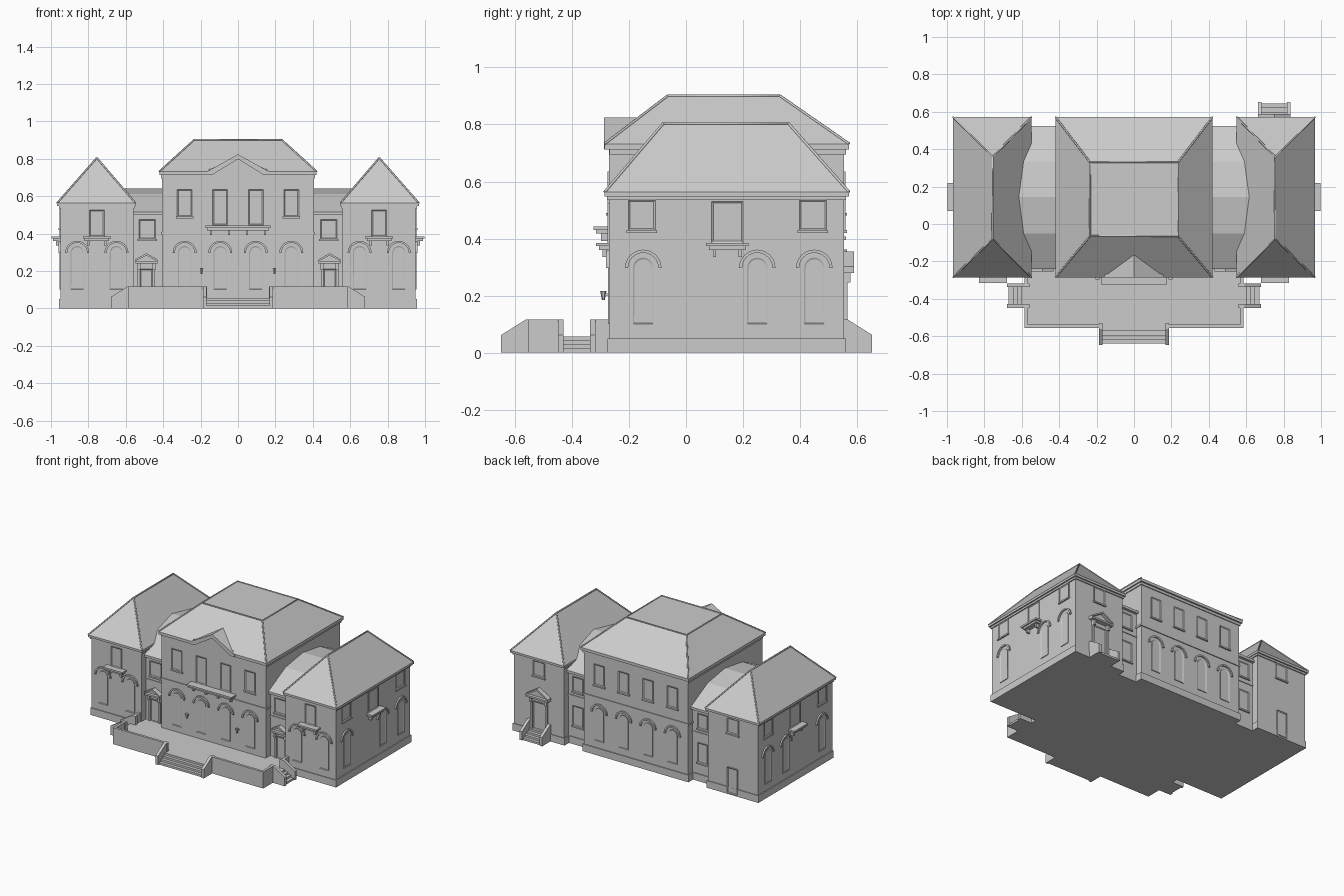
import bpy, bmesh, math
from mathutils import Matrix, Vector

if "Cube" in bpy.data.objects:
    bpy.data.objects.remove(bpy.data.objects["Cube"])

def mesh_object(name, bm):
    me = bpy.data.meshes.new(name)
    bm.to_mesh(me)
    bm.free()
    ob = bpy.data.objects.new(name, me)
    bpy.context.collection.objects.link(ob)
    return ob

def prism(name, pts, d0, d1, M=Matrix(), inset=None):
    """Extrude an XZ profile outward along local -y, optionally recessing the face."""
    bm = bmesh.new()
    a = [bm.verts.new((u, -d0, z)) for u, z in pts]
    b = [bm.verts.new((u, -d1, z)) for u, z in pts]
    bm.faces.new(a)
    front = bm.faces.new(b)
    n = len(pts)
    for i in range(n):
        j = (i + 1) % n
        bm.faces.new((a[i], a[j], b[j], b[i]))
    bmesh.ops.recalc_face_normals(bm, faces=bm.faces[:])
    if inset:
        bmesh.ops.inset_region(bm, faces=[front], thickness=inset[0], depth=-inset[1])
    bm.transform(M)
    return mesh_object(name, bm)

def rect(u0, u1, z0, z1):
    return [(u0, z0), (u1, z0), (u1, z1), (u0, z1)]

def box(name, x0, x1, y0, y1, z0, z1):
    return prism(name, rect(x0, x1, z0, z1), -y1, -y0)

def arc(c, z, r, n=12):
    return [(c + r * math.cos(math.pi * i / n), z + r * math.sin(math.pi * i / n)) for i in range(n + 1)]

def turn(deg):
    return Matrix.Rotation(math.radians(deg), 4, 'Z')

# walls: rotation, distance from centre, sign of the along-wall coordinate
FRONT, BACK = (0, .27, 1), (180, .555, -1)
LINK_FRONT, LINK_BACK = (0, .22, 1), (180, .505, -1)
RIGHT, LEFT = (90, .95, 1), (-90, .95, -1)

def on_wall(name, wall, c, pts, d0, d1, inset=None):
    a, off, s = wall
    return prism(name, [(u + c * s, z) for u, z in pts], off + d0, off + d1, turn(a), inset)

def window(wall, c, w, z0, z1, sill=True):
    on_wall("window", wall, c, rect(-w/2, w/2, z0, z1), -.01, .005, (.008, .004))
    if sill:
        on_wall("window_sill", wall, c, rect(-w/2 - .006, w/2 + .006, z0 - .01, z0), -.01, .01)

def arch(wall, c, z0=.1):
    on_wall("arch_trim", wall, c, arc(0, .297, .064) + arc(0, .297, .053)[::-1], -.01, .01)
    on_wall("arched_opening", wall, c, [(-.036, z0), (.036, z0)] + arc(0, .297, .036), -.01, .004, (.006, .003))

def balcony(wall, c, w, z, depth, brackets):
    on_wall("balcony_slab", wall, c, rect(-w/2, w/2, z - .012, z), -.01, depth)
    on_wall("balcony_moulding", wall, c, rect(-w/2 + .01, w/2 - .01, z - .025, z - .012), -.01, depth - .01)
    for i in range(brackets):
        u = (i / (brackets - 1) - .5) * (w - .06)
        on_wall("balcony_bracket", wall, c, rect(u - .006, u + .006, z - .05, z - .025), -.01, depth * .5)

def doorway(wall, c, w, z0, z1, rise):
    on_wall("door", wall, c, rect(-w * .35, w * .35, z0, z1 - .03), -.01, .006, (.008, .004))
    for s in (-1, 1):
        on_wall("door_pilaster", wall, c, rect(s * w * .42 - .007, s * w * .42 + .007, z0, z1 - .02), -.01, .012)
        on_wall("door_bracket", wall, c, rect(s * w * .42 - .008, s * w * .42 + .008, z1 - .035, z1), -.01, .022)
    h = w * .62
    on_wall("door_cornice", wall, c, rect(-h, h, z1, z1 + .012), -.01, .034)
    on_wall("door_tympanum", wall, c, [(-h, z1 + .012), (h, z1 + .012), (0, z1 + rise)], -.01, .012)
    on_wall("door_pediment", wall, c, [(-h, z1 + .012), (0, z1 + rise - .012), (h, z1 + .012),
            (h, z1 + .022), (0, z1 + rise), (-h, z1 + .022)], -.01, .034)

def ridge_caps(paths):
    cu = bpy.data.curves.new("ridge_caps", 'CURVE')
    cu.dimensions = '3D'
    cu.bevel_depth = .005
    cu.bevel_resolution = 1
    for p in paths:
        sp = cu.splines.new('POLY')
        sp.points.add(len(p) - 1)
        for q, co in zip(sp.points, p):
            q.co = (*co, 1)
    bpy.context.collection.objects.link(bpy.data.objects.new("ridge_caps", cu))

def hip_roof(name, lo, hi, z0, tlo, thi, z1, pit=None):
    bm = bmesh.new()
    ring = lambda a, b, z: [bm.verts.new(p) for p in ((a[0], a[1], z), (b[0], a[1], z), (b[0], b[1], z), (a[0], b[1], z))]
    A, B = ring(lo, hi, z0), ring(tlo, thi, z1)
    bm.faces.new(A[::-1])
    top = bm.faces.new(B)
    for i in range(4):
        j = (i + 1) % 4
        bm.faces.new((A[i], A[j], B[j], B[i]))
    if pit:
        bmesh.ops.inset_region(bm, faces=[top], thickness=pit[0], depth=-pit[1])
    a, b = [v.co.copy() for v in A], [v.co.copy() for v in B]
    ridge_caps([[p, q] for p, q in zip(a, b)] + [b + b[:1]])
    bmesh.ops.remove_doubles(bm, verts=bm.verts[:], dist=1e-4)
    return mesh_object(name, bm)

def stairs(c, deg, w, h=.056, run=.09):
    """Steps descending along local x from point c, between sloped cheek walls."""
    M = Matrix.Translation((c[0], c[1], 0)) @ turn(deg)
    pts, n = [(-.02, 0), (-.02, h)], 4
    for i in range(n):
        z, x = h * (n - i) / n, run * (i + 1) / n
        pts += [(x, z), (x, z - h / n)]
    prism("steps", pts, -w/2, w/2, M)
    for s in (-1, 1):
        d = s * (w/2 + .008)
        prism("stair_cheek", [(-.02, 0), (run + .008, 0), (run + .008, .062), (.012, .116), (-.02, .116)], d - .01, d + .01, M)

# central block
box("main_block", -.405, .405, -.27, .555, 0, .72)
box("main_plinth", -.412, .412, -.277, .562, 0, .05)
box("main_string_course", -.411, .411, -.276, .561, .395, .408)
box("main_frieze", -.411, .411, -.268, .561, .695, .712)
roof = hip_roof("main_roof", (-.42, -.285), (.42, .572), .732, (-.235, -.065), (.235, .33), .9, (.07, .03))
eaves = box("main_eaves", -.42, .42, -.285, .572, .712, .732)

# front gable, breaking through the eaves
cutter = box("gable_cutter", -.155, .155, -.32, -.268, .69, .82)
cutter.hide_render = cutter.hide_viewport = True
for ob in (roof, eaves):
    m = ob.modifiers.new("gable_gap", 'BOOLEAN')
    m.object, m.solver = cutter, 'EXACT'
prism("gable_wall", [(-.165, .715), (.165, .715), (0, .81)], .16, .27)
prism("gable_roof", [(-.175, .712), (-.14, .712), (0, .798), (.14, .712), (.175, .712), (.175, .726), (0, .824), (-.175, .726)], .155, .287)

# central windows, arches, balcony and wall lamps
for x in (-.285, -.095, .095, .285):
    mid = abs(x) < .2
    window(FRONT, x, .08, .445 if mid else .49, .635, not mid)
    window(BACK, x, .08, .49, .635)
    arch(FRONT, x)
    arch(BACK, x)
balcony(FRONT, 0, .35, .442, .055, 4)
for s in (-1, 1):
    on_wall("lamp_arm", FRONT, s * .195, rect(-.004, .004, .2, .208), -.01, .02)
    bm = bmesh.new()
    bmesh.ops.create_cone(bm, segments=6, radius1=.005, radius2=.011, depth=.032, cap_ends=True,
                          matrix=Matrix.Translation((s * .195, -.29, .2)))
    mesh_object("lamp", bm)

for s in (-1, 1):
    X = lambda a, b: sorted((s * a, s * b))
    # wing
    box("wing_block", *X(.56, .95), -.27, .555, 0, .55)
    box("wing_plinth", *X(.553, .956), -.276, .561, 0, .05)
    box("wing_frieze", *X(.553, .957), -.277, .562, .535, .548)
    box("wing_eaves", *X(.548, .967), -.285, .572, .548, .563)
    (x0, x1), t = X(.548, .967), s * .755
    hip_roof("wing_roof", (x0, -.285), (x1, .572), .563, (t - .001, -.08), (t + .001, .36), .803)
    # recessed link with a double-pitched roof
    box("link_block", *X(.39, .58), -.22, .505, 0, .51)
    box("link_plinth", *X(.39, .58), -.226, .511, 0, .05)
    box("link_string_course", *X(.39, .58), -.225, .51, .33, .342)
    box("link_eaves", *X(.39, .57), -.24, .525, .498, .515)
    half = [(-.24, .515), (-.05, .612), (.145, .642)]
    gambrel = half + [(.285 - y, z) for y, z in half[1::-1]]
    e = X(.38, .65)
    prism("link_roof", gambrel, -e[1], -e[0], Matrix(((0, -1, 0, 0), (1, 0, 0, 0), (0, 0, 1, 0), (0, 0, 0, 1))) @ Matrix.Scale(-1, 4, (0, 1, 0)))
    # link openings
    window(LINK_FRONT, s * .485, .09, .37, .475)
    window(LINK_BACK, s * .485, .08, .37, .475)
    window(LINK_BACK, s * .485, .08, .13, .27)
    doorway(LINK_FRONT, s * .49, .095, .055, .24, .055)
    # wing openings
    for x in (.86, .65):
        arch(FRONT, s * x)
    window(FRONT, s * .755, .08, .385, .525, False)
    balcony(FRONT, s * .755, .15, .385, .045, 2)
    window(BACK, s * .755, .09, .43, .535)
    side = RIGHT if s > 0 else LEFT
    for y in (-.15, .25, .45):
        arch(side, y)
    for y in (-.155, .445):
        window(side, y, .095, .43, .535)
    window(side, .145, .11, .385, .53, False)
    balcony(side, .145, .15, .385, .048, 2)
    # terrace parapets and side steps
    box("front_parapet", *X(.165, .585), -.555, -.538, 0, .116)
    box("side_parapet", *X(.568, .585), -.555, -.43, 0, .116)
    box("side_parapet_rear", *X(.568, .585), -.335, -.26, 0, .116)
    stairs((s * .58, -.383), 0 if s > 0 else 180, .096)

# terrace, front steps, back doors
box("terrace", -.575, .575, -.545, -.2, 0, .056)
stairs((0, -.55), -90, .34)
stairs((.75, .555), 90, .14)
doorway(BACK, .75, .14, .056, .28, .075)
on_wall("back_door", BACK, -.755, rect(-.04, .04, .01, .19), -.01, .01, (.009, .005))
